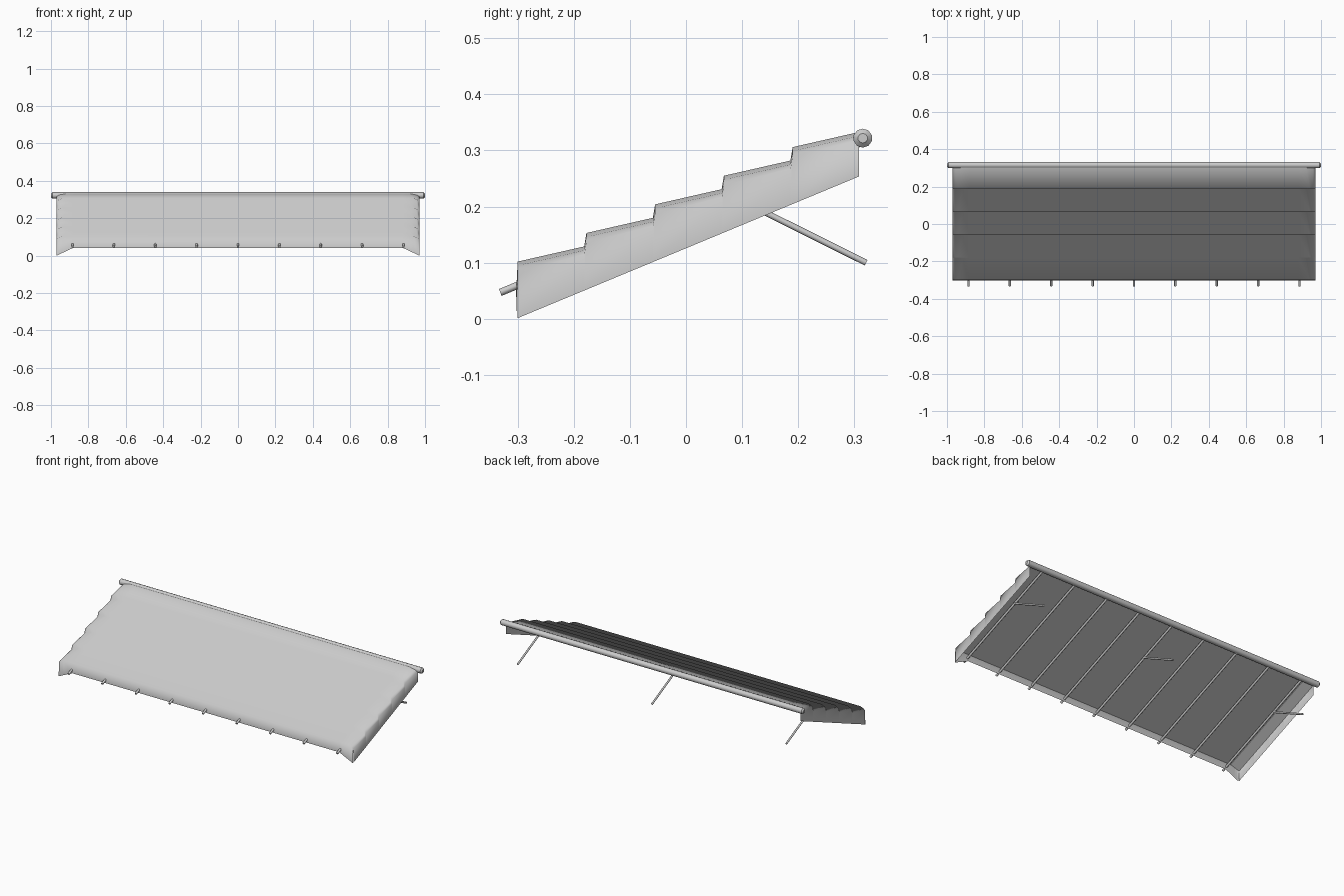
import bpy, bmesh, math
from mathutils import Vector

cube = bpy.data.objects.get("Cube")
if cube:
    bpy.data.objects.remove(cube)

mat = bpy.data.materials.new("light grey")
mat.use_nodes = True
GREY = (0.6, 0.6, 0.6, 1)
mat.diffuse_color = GREY
mat.node_tree.nodes["Principled BSDF"].inputs["Base Color"].default_value = GREY

SLOPE = 0.415
PANELS = 5
PITCH = 0.1225
FRONT = -0.303
HALF = 0.97


def grid_sheet(name, rows, skip=None):
    """Skin a list of equal-length point rows into one sheet."""
    bm = bmesh.new()
    vs = [[bm.verts.new(p) for p in row] for row in rows]
    for i in range(len(rows) - 1):
        for j in range(len(rows[0]) - 1):
            if skip and skip(i, j):
                continue
            bm.faces.new((vs[i][j], vs[i][j + 1], vs[i + 1][j + 1], vs[i + 1][j]))
    bmesh.ops.remove_doubles(bm, verts=bm.verts, dist=0.0001)
    me = bpy.data.meshes.new(name)
    bm.to_mesh(me)
    bm.free()
    me.materials.append(mat)
    ob = bpy.data.objects.new(name, me)
    bpy.context.collection.objects.link(ob)
    return ob


def smooth(ob, angle):
    bpy.ops.object.select_all(action='DESELECT')
    ob.select_set(True)
    bpy.context.view_layer.objects.active = ob
    bpy.ops.object.shade_smooth_by_angle(angle=math.radians(angle))


def rod(name, a, b, radius, sides=8, bevel=0):
    a, b = Vector(a), Vector(b)
    d = b - a
    bpy.ops.mesh.primitive_cylinder_add(vertices=sides, radius=radius, depth=d.length,
                                        location=(a + b) / 2)
    ob = bpy.context.object
    ob.name = name
    ob.rotation_euler = d.to_track_quat('Z', 'Y').to_euler()
    ob.data.materials.append(mat)
    smooth(ob, 50)
    if bevel:
        m = ob.modifiers.new("rounded ends", 'BEVEL')
        m.width = bevel
        m.limit_method = 'ANGLE'
        m.angle_limit = math.radians(60)
    return ob


def mirrored(half):
    return half + [(-x, y, z) for x, y, z in reversed(half)]


# Stepped cover: fascia edge first, then a high front and low back row per panel
def cover_row(y, z, crown):
    skirt = SLOPE * (y - FRONT)
    return mirrored([(HALF, y, skirt), (HALF, y, z - 0.016), (0.958, y, z - 0.007),
                     (crown, y, z), (0.88, y, z)])


rows = [mirrored([(x, FRONT, 0.042 * (HALF - x) / 0.09)
                  for x in (HALF, HALF, 0.958, 0.94, 0.88)])]
for i in range(PANELS):
    y = FRONT + 0.003 + i * PITCH
    z = 0.102 + i * 0.051
    rows.append(cover_row(y, z, 0.94))
    rows.append(cover_row(y + PITCH - 0.004, z + 0.027, 0.918))
last = len(rows[0]) - 2
cover = grid_sheet("stepped_cover", rows, lambda i, j: i == 0 and j in (0, last))
smooth(cover, 100)

# Flat lining under the panels
lining = []
for y in (FRONT + 0.004, 0.306):
    z = 0.077 + SLOPE * (y - FRONT)
    lining.append(mirrored([(HALF - 0.001, y, z - 0.018), (0.915, y, z)]))
grid_sheet("lining", lining)

# Tube along the back edge
rod("back_tube", (-1, 0.315, 0.322), (1, 0.315, 0.322), 0.017, 10, 0.008)

# Rafters that poke out at the front
for i in range(9):
    x = -0.885 + i * 0.22125
    rod("rafter", (x, -0.331, 0.047), (x, 0.31, 0.313), 0.0065)

# Support struts
for x in (-0.885, 0, 0.885):
    rod("strut", (x, 0.08, 0.22), (x, 0.321, 0.1), 0.0055)
